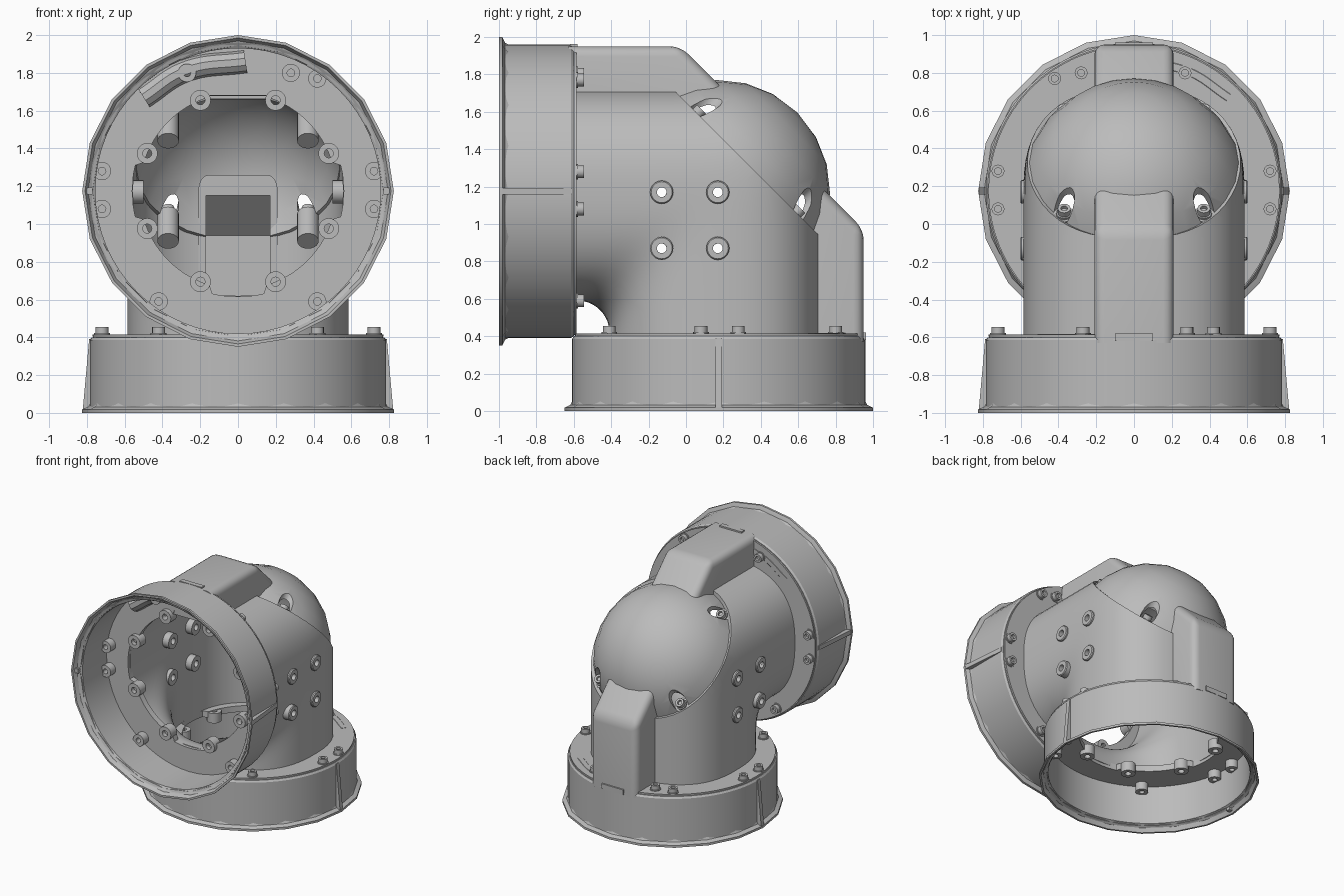
import bpy, bmesh
from math import sin, cos, pi, radians
from mathutils import Matrix, Vector

if "Cube" in bpy.data.objects:
    bpy.data.objects.remove(bpy.data.objects["Cube"])

GREY = (0.5, 0.5, 0.5, 1)
mat = bpy.data.materials.new("cast_grey")
mat.use_nodes = True
mat.diffuse_color = GREY
mat.node_tree.nodes["Principled BSDF"].inputs["Base Color"].default_value = GREY

AXIS_Y, AXIS_Z = 0.175, 1.175            # axes of the two sockets
CENTRE = Matrix.Translation((0, AXIS_Y, AXIS_Z))
BASE = Matrix.Translation((0, AXIS_Y, 0))
DIAGONAL = CENTRE @ Matrix.Rotation(radians(-45), 4, 'X')
# half turn that carries the lower socket onto the front socket
SWAP = Matrix(((-1, 0, 0, 0), (0, 0, 1, -1), (0, 1, 0, 1), (0, 0, 0, 1)))
module = []                              # parts repeated on both sockets


def finish(name, bm):
    me = bpy.data.meshes.new(name)
    bm.to_mesh(me)
    bm.free()
    ob = bpy.data.objects.new(name, me)
    bpy.context.collection.objects.link(ob)
    me.materials.append(mat)
    smooth(me)
    return ob


def smooth(me):
    me.polygons.foreach_set("use_smooth", [True] * len(me.polygons))
    me.set_sharp_from_angle(angle=radians(32))


def lathe(name, prof, n=32, m=BASE, closed=True):
    """Turn (radius, height) points round the local z axis."""
    bm = bmesh.new()
    rings = []
    for i in range(n):
        a = 2 * pi * i / n
        rad = [(r(a) if callable(r) else r, z) for r, z in prof]
        rings.append([bm.verts.new(m @ Vector((r * cos(a), r * sin(a), z))) for r, z in rad])
    k = len(prof)
    for i in range(n):
        p, q = rings[i], rings[(i + 1) % n]
        for j in range(k if closed else k - 1):
            bm.faces.new((p[j], q[j], q[(j + 1) % k], p[(j + 1) % k]))
    bmesh.ops.remove_doubles(bm, verts=bm.verts, dist=1e-5)
    bmesh.ops.recalc_face_normals(bm, faces=bm.faces)
    return finish(name, bm)


def prism(name, pts, half, place, bevel=0):
    """Extrude a flat outline both ways; place maps (u, v, w) to a point."""
    bm = bmesh.new()
    a = [bm.verts.new(place(u, v, -half)) for u, v in pts]
    b = [bm.verts.new(place(u, v, half)) for u, v in pts]
    bm.faces.new(a)
    bm.faces.new(b)
    for i in range(len(pts)):
        j = (i + 1) % len(pts)
        bm.faces.new((a[i], a[j], b[j], b[i]))
    bmesh.ops.recalc_face_normals(bm, faces=bm.faces)
    if bevel:
        mid = lambda e: (e.verts[0].co + e.verts[1].co) / 2
        edges = [e for e in bm.edges if mid(e).y > 0.7 and mid(e).z > 0.5]
        bmesh.ops.bevel(bm, geom=edges, offset=bevel, segments=4, profile=0.5, affect='EDGES')
    return finish(name, bm)


def bake(ob, cutters=(), thickness=0):
    """Thicken inward, cut, and freeze the result."""
    if thickness:
        s = ob.modifiers.new("wall", 'SOLIDIFY')
        s.thickness, s.offset = thickness, -1
    for c in cutters:
        b = ob.modifiers.new("cut", 'BOOLEAN')
        b.operation, b.object, b.solver = 'DIFFERENCE', c, 'EXACT'
    bpy.context.view_layer.update()
    dg = bpy.context.evaluated_depsgraph_get()
    me = bpy.data.meshes.new_from_object(ob.evaluated_get(dg))
    ob.modifiers.clear()
    ob.data = me
    smooth(me)


def swapped(ob):
    c = ob.copy()
    c.name = "front_" + ob.name
    c.matrix_world = SWAP
    bpy.context.collection.objects.link(c)
    return c


def at(x, y):
    return Matrix.Translation((x, y, 0))


SCREW = [(0, 0), (0.042, 0), (0.042, 0.012), (0.034, 0.012), (0.034, 0.045),
         (0.018, 0.045), (0.018, 0.025), (0, 0.025)]


def screw(name, m):
    return lathe(name, SCREW, 16, m, closed=False)


def boss(name, r, hole, z0, z1, m):
    return lathe(name, [(hole, z0), (r, z0), (r, z1), (hole, z1)], 20, m)


# --- socket: wall, faceted rim, mounting floor, ribs
module.append(lathe("socket_wall", [(0.755, 0.05), (0.785, 0.03), (0.785, 0.385),
                                    (0.775, 0.4), (0.755, 0.4)], 64))
module.append(lathe("socket_rim", [(0.77, 0.04), (0.8, 0.03), (0.825, 0.018), (0.825, 0),
                                   (0.81, 0), (0.765, 0.09)], 20))


def opening(a):
    return 0.56 if max(abs(cos(a)), abs(sin(a))) > 0.96 else 0.52


module.append(lathe("socket_floor", [(opening, 0.365), (0.765, 0.365), (0.77, 0.415),
                                     (opening, 0.415)], 128))
for s in (-1, 1):
    module.append(prism("socket_rib", [(0.77, 0.39), (0.788, 0.39), (0.822, 0.015), (0.77, 0.015)],
                        0.018, lambda u, v, w: (s * u, AXIS_Y + w, v)))

# --- ears round the opening
for k in range(8):
    a = radians(22.5 + 45 * k)
    module.append(boss("opening_ear", 0.055, 0.024, 0.33, 0.41, BASE @ at(0.52 * cos(a), 0.52 * sin(a))))

# --- flange screws, each with a boss inside the socket
spots = [(-0.42, 0.77), (-0.28, 0.8), (0.27, 0.8)]
spots += [(s * x, y) for s in (-1, 1) for x, y in ((0.72, 0.28), (0.72, 0.08), (0.42, -0.41))]
for x, y in spots:
    module.append(screw("flange_screw", at(x, y) @ Matrix.Translation((0, 0, 0.41))))
    module.append(boss("screw_boss", 0.048, 0.02, 0.3, 0.38, at(x, y)))

# --- cable duct curving along the socket floor
cu = bpy.data.curves.new("cable_duct", 'CURVE')
cu.dimensions = '3D'
cu.bevel_depth, cu.bevel_resolution, cu.use_fill_caps = 0.06, 3, True
sp = cu.splines.new('BEZIER')
sp.bezier_points.add(2)
for p, co in zip(sp.bezier_points, ((0.5, 0.67), (0.28, 0.81), (-0.04, 0.86))):
    p.co = (*co, 0.36)
    p.handle_left_type = p.handle_right_type = 'AUTO'
tmp = bpy.data.objects.new("duct_path", cu)
bpy.context.collection.objects.link(tmp)
bpy.context.view_layer.update()
duct_mesh = bpy.data.meshes.new_from_object(tmp.evaluated_get(bpy.context.evaluated_depsgraph_get()))
bpy.data.objects.remove(tmp)
duct = bpy.data.objects.new("cable_duct", duct_mesh)
bpy.context.collection.objects.link(duct)
duct_mesh.materials.clear()
duct_mesh.materials.append(mat)
smooth(duct_mesh)
module.append(duct)

# --- hump that carries cables round the outside of the elbow
across = lambda u, v, w: (w, u, v)
hump = prism("hump", [(0.68, 0.37), (0.95, 0.37), (0.95, 0.97), (0.66, 1.26)], 0.21, across, 0.055)
hollow = prism("hump_cutter", [(0.5, 0.45), (0.91, 0.45), (0.91, 0.94), (0.7, 1.15), (0.5, 1.15)], 0.17, across)
hump_cutters = [hollow, swapped(hollow)]
module.append(hump)
module.append(prism("hump_foot", [(0.93, 0.38), (0.962, 0.38), (0.962, 0.42), (0.93, 0.42)], 0.1, across))

# --- elbow body: rounded sections swept round the crook
bm = bmesh.new()
NS, NT, PY, PZ = 64, 32, -0.58, 0.42
rows = []
for t in range(-1, NT + 2):
    th = radians(90) * min(max(t, 0), NT) / NT
    row = []
    for i in range(NS):
        f = 2 * pi * i / NS
        c, s = cos(f), sin(f)
        k = (abs(c) ** 2.5 + abs(s) ** 2.5) ** -0.4
        side = (0.55 if c > 0 else 0.585) * c * k
        reach = side + AXIS_Z - PZ
        n = 2 + 14 * (side + 0.585) / 1.135
        q = reach * (cos(th) ** n + sin(th) ** n) ** (-1 / n)
        y, z = PY + q * cos(th), PZ + q * sin(th)
        if t < 0:
            z -= 0.03
        if t > NT:
            y -= 0.03
        row.append(bm.verts.new((0.585 * s * k, y, z)))
    rows.append(row)
for p, q in zip(rows, rows[1:]):
    for i in range(NS):
        j = (i + 1) % NS
        bm.faces.new((p[i], p[j], q[j], q[i]))
# open the outer corner for the cap
bmesh.ops.bisect_plane(bm, geom=bm.verts[:] + bm.edges[:] + bm.faces[:], plane_co=(0, 0, 1.65),
                       plane_no=(0, 1, 1), clear_outer=True)
bmesh.ops.recalc_face_normals(bm, faces=bm.faces)
if max(bm.faces, key=lambda f: f.calc_center_median().x).normal.x < 0:
    bmesh.ops.reverse_faces(bm, faces=bm.faces)
body = finish("elbow_body", bm)

# --- side washers with holes through the body
hole_cutters = []
for y in (-0.13, 0.17):
    for z in (0.87, 1.17):
        for s in (-1, 1):
            m = Matrix.Translation((0, y, z)) @ Matrix.Rotation(s * pi / 2, 4, 'Y')
            lathe("side_washer", [(0.026, 0.5), (0.062, 0.5), (0.062, 0.595), (0.056, 0.602), (0.026, 0.602)], 24, m)
        hole_cutters.append(lathe("hole_cutter", [(0, -1), (0.026, -1), (0.026, 1), (0, 1)], 16, m, closed=False))

# --- faceted dome cap with four sunken screws on posts
cap = lathe("dome_cap", [(0.595 * sin(radians(a)), 0.595 * cos(radians(a))) for a in (0, 16, 31, 46, 60, 72)],
            24, DIAGONAL, closed=False)
if max(cap.data.polygons, key=lambda p: p.center.y + p.center.z).normal.z < 0:
    cap.data.flip_normals()
pocket_cutters = []
for x in (-0.37, 0.37):
    for y in (-0.375, 0.375):
        m = DIAGONAL @ at(x, y)
        pocket_cutters.append(lathe("pocket_cutter", [(0, 0.19), (0.056, 0.19), (0.056, 1), (0, 1)], 20, m, closed=False))
        lathe("cap_post", [(0, 0), (0.057, 0), (0.057, 0.2), (0, 0.2)], 20, m, closed=False)
        screw("cap_screw", m @ Matrix.Translation((0, 0, 0.2)))

bake(body, hole_cutters + hump_cutters, 0.03)
bake(cap, pocket_cutters + hump_cutters, 0.03)
bake(hump, [hollow])
for c in hole_cutters + hump_cutters + pocket_cutters:
    bpy.data.objects.remove(c)

# --- second socket
for ob in module:
    swapped(ob)
